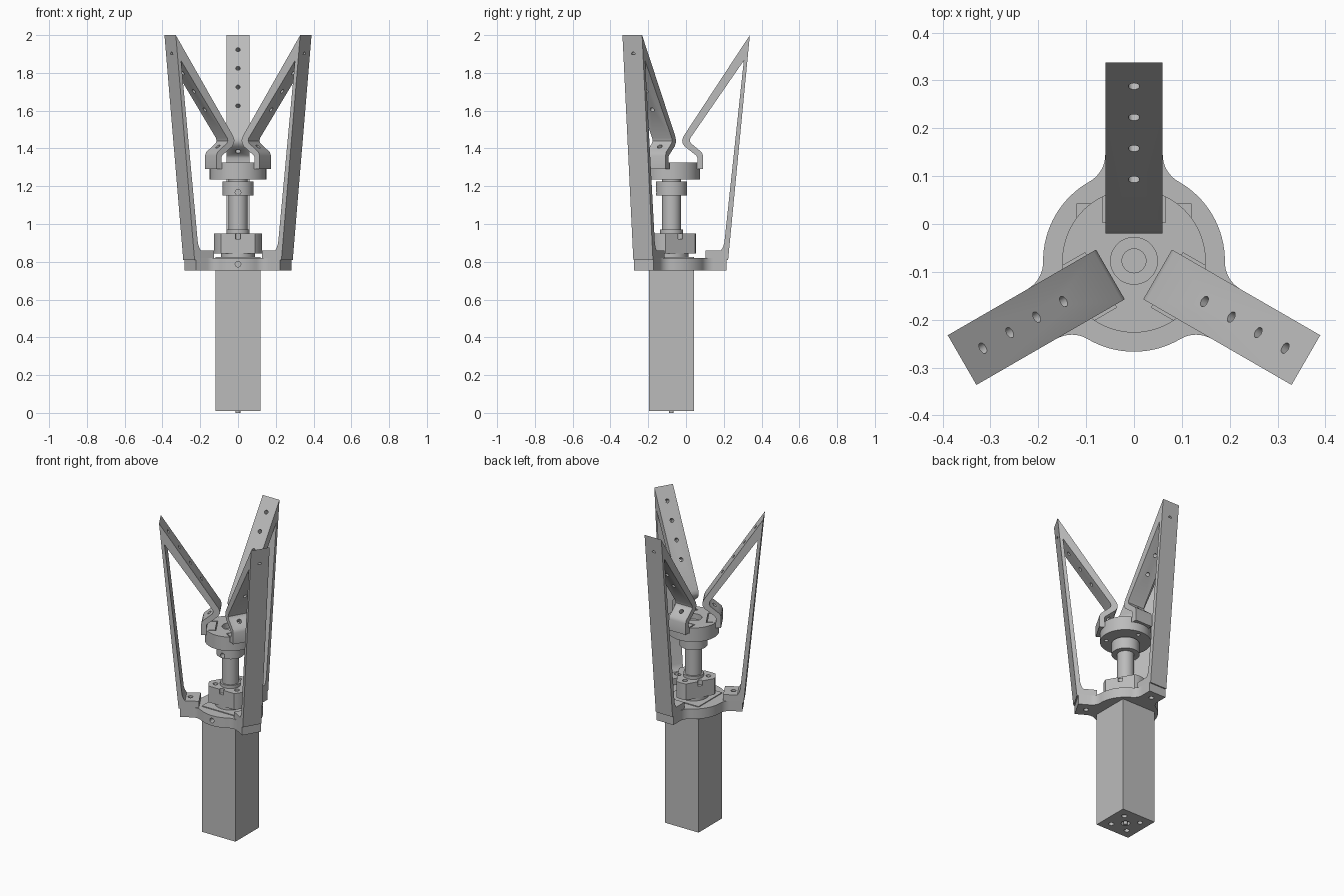
import bpy, bmesh
from math import sin, cos, pi, radians, atan2, hypot, acos
from mathutils import Matrix, Vector

cube = bpy.data.objects.get("Cube")
if cube:
    bpy.data.objects.remove(cube)

grey = bpy.data.materials.new("machined_grey")
grey.use_nodes = True
COLOUR = (0.5, 0.5, 0.5, 1)
grey.diffuse_color = COLOUR
grey.node_tree.nodes["Principled BSDF"].inputs["Base Color"].default_value = COLOUR

AXIS = Vector((0, -0.077, 0))
ARMS = {"back": 0, "right": radians(120), "left": radians(240)}
HALF = 0.06  # half width of the fingers and lugs


def extrude(name, outline, depth, matrix=Matrix()):
    """Solid from a 2D outline, extruded along its local z."""
    bm = bmesh.new()
    face = bm.faces.new([bm.verts.new((x, y, 0)) for x, y in outline])
    grown = bmesh.ops.extrude_face_region(bm, geom=[face])["geom"]
    bmesh.ops.translate(bm, vec=(0, 0, depth),
                        verts=[v for v in grown if isinstance(v, bmesh.types.BMVert)])
    bmesh.ops.recalc_face_normals(bm, faces=bm.faces)
    bm.transform(matrix)
    mesh = bpy.data.meshes.new(name)
    bm.to_mesh(mesh)
    bm.free()
    mesh.materials.append(grey)
    ob = bpy.data.objects.new(name, mesh)
    bpy.context.collection.objects.link(ob)
    return ob


def slab(name, outline, z0, z1):
    return extrude(name, outline, z1 - z0, Matrix.Translation((0, 0, z0)))


def arc(cx, cy, r, a0, a1, n):
    return [(cx + r * cos(a0 + (a1 - a0) * i / n), cy + r * sin(a0 + (a1 - a0) * i / n))
            for i in range(n + 1)]


def disc(name, r, z0, z1, x=0, y=0, n=48):
    return slab(name, arc(x, y, r, 0, 2 * pi, n)[:-1], z0, z1)


def rect(x0, x1, y0, y1):
    return [(x0, y0), (x1, y0), (x1, y1), (x0, y1)]


def rod(centre, direction, r, length):
    """Cutter cylinder centred on a point."""
    turn = Vector(direction).to_track_quat('Z', 'Y').to_matrix().to_4x4()
    m = Matrix.Translation(centre) @ turn @ Matrix.Translation((0, 0, -length / 2))
    return extrude("cutter", arc(0, 0, r, 0, 2 * pi, 20)[:-1], length, m)


def spin(points, angle):
    return [(x * cos(angle) - y * sin(angle), x * sin(angle) + y * cos(angle))
            for x, y in points]


def cut(ob, cutters):
    bpy.context.view_layer.objects.active = ob
    for c in cutters:
        mod = ob.modifiers.new("cut", 'BOOLEAN')
        mod.operation, mod.solver, mod.object = 'DIFFERENCE', 'EXACT', c
        bpy.ops.object.modifier_apply(modifier=mod.name)
        bpy.data.objects.remove(c)


def polar(r, a):
    return r * cos(a), r * sin(a)


# Square motor housing with bolt holes underneath and a shaft tip
housing = slab("motor_housing", rect(-0.12, 0.12, -0.12, 0.12), 0.01, 0.825)
cut(housing, [disc("cutter", 0.016, -0.02, 0.05, x, y, 20)
              for x in (-0.06, 0.06) for y in (-0.06, 0.06)]
    + [disc("cutter", 0.026, -0.02, 0.03)])
parts = [housing, disc("shaft_tip", 0.012, 0, 0.05)]

# Base plate: disc with three lugs blended by fillets
R, F, REACH = 0.19, 0.065, 0.292
cy = ((R + F) ** 2 - (HALF + F) ** 2) ** 0.5
tangent = atan2(cy, HALF + F)
right_side = [(HALF, REACH)] + arc(HALF + F, cy, F, pi, pi + tangent, 8)
third = [(-x, y) for x, y in right_side[::-1]]
outline = []
for k in range(3):
    turn = -2 * pi / 3 * k
    outline += spin(third + right_side, turn)
    outline += spin(arc(0, 0, R, tangent, pi - tangent - 2 * pi / 3, 16)[1:-1], turn)
plate = slab("base_plate", outline, 0.755, 0.82)
lug_holes = [polar(0.235, pi / 2 + a) for a in ARMS.values()]
cut(plate, [disc("cutter", 0.015, 0.7, 0.9, x, y, 20) for x, y in lug_holes]
    + [rod((0, -0.19, 0.788), (0, 1, 0), 0.015, 0.08)])
parts.append(plate)

# Gear flange: round body with three flats and bolt holes on top
FLANGE, FLAT = 0.13, 0.093
swing = pi / 3 - acos(FLAT / FLANGE)
flange_outline = []
for k in range(3):
    a = pi / 2 + 2 * pi / 3 * k
    flange_outline += arc(0, 0, FLANGE, a - swing, a + swing, 6)
flange = slab("gear_flange", flange_outline, 0.845, 0.95)
cut(flange, [disc("cutter", 0.015, 0.92, 1, *polar(0.088, pi / 2 + k * pi / 3), 20)
             for k in range(6)])
parts += [flange, disc("flange_foot", 0.09, 0.815, 0.85),
          disc("flange_ring", 0.06, 0.945, 0.97)]

# Drive shaft and clamping collar with a set screw hole
collar = disc("shaft_collar", 0.082, 1.15, 1.225)
cut(collar, [rod((0, -0.08, 1.167), (0, 1, 0), 0.015, 0.06)])
parts += [disc("drive_shaft", 0.05, 0.95, 1.16), collar,
          disc("collar_neck", 0.05, 1.22, 1.25)]

# Palm disc: slots for the finger feet, stepped bore, bolt holes
palm = disc("palm_disc", 0.15, 1.235, 1.325, n=64)
cutters = [slab("cutter", spin(rect(-0.066, 0.066, 0.08, 0.2), a), 1.29, 1.4)
           for a in ARMS.values()]
cutters += [disc("cutter", 0.049, 1.29, 1.4), disc("cutter", 0.025, 1.25, 1.4)]
cutters += [disc("cutter", 0.012, 1.2, 1.26, *polar(0.115, pi / 2 + a), 20)
            for a in ARMS.values()]
cut(palm, cutters)
parts.append(palm)

# Finger: side profile as (distance from axis, height), extruded across its width
profile = [(0.415, 2.0), (0.064, 1.465), (0.057, 1.445), (0.058, 1.43), (0.068, 1.412),
           (0.132, 1.362), (0.137, 1.35), (0.137, 1.325), (0.085, 1.325), (0.085, 1.29),
           (0.167, 1.29), (0.167, 1.362), (0.16, 1.38), (0.102, 1.428), (0.097, 1.44),
           (0.1, 1.455), (0.383, 1.865), (0.28, 0.9), (0.272, 0.875), (0.262, 0.86),
           (0.18, 0.86), (0.18, 0.82), (0.292, 0.82), (0.292, 0.81), (0.3, 0.81)]
upright = Matrix(((0, 0, 1, -HALF), (1, 0, 0, 0), (0, 1, 0, 0), (0, 0, 0, 1)))
finger = extrude("finger_back", profile, 2 * HALF, upright)
slope = Vector((0, 0.351, 0.535)).normalized()
across = Vector((0, slope.z, -slope.y))
holes = [rod(Vector((0, 0.172 + 0.065 * i, 1.625 + 0.099 * i)), across, 0.012, 0.09)
         for i in range(4)]
holes.append(rod((0, 0.112, 1.395), (0, 0.61, 0.79), 0.014, 0.1))
holes.append(disc("cutter", 0.015, 0.8, 0.875, 0, 0.235, 20))
cut(finger, holes)
parts.append(finger)

# Smooth the round walls, then set everything on the shared axis
for ob in parts:
    bpy.ops.object.select_all(action='DESELECT')
    ob.select_set(True)
    bpy.context.view_layer.objects.active = ob
    bpy.ops.object.shade_smooth_by_angle(angle=radians(30))
    ob.location = AXIS

# Two more fingers share the first one's mesh
for side in ("right", "left"):
    twin = finger.copy()
    twin.name = "finger_" + side
    twin.rotation_euler.z = ARMS[side]
    bpy.context.collection.objects.link(twin)
